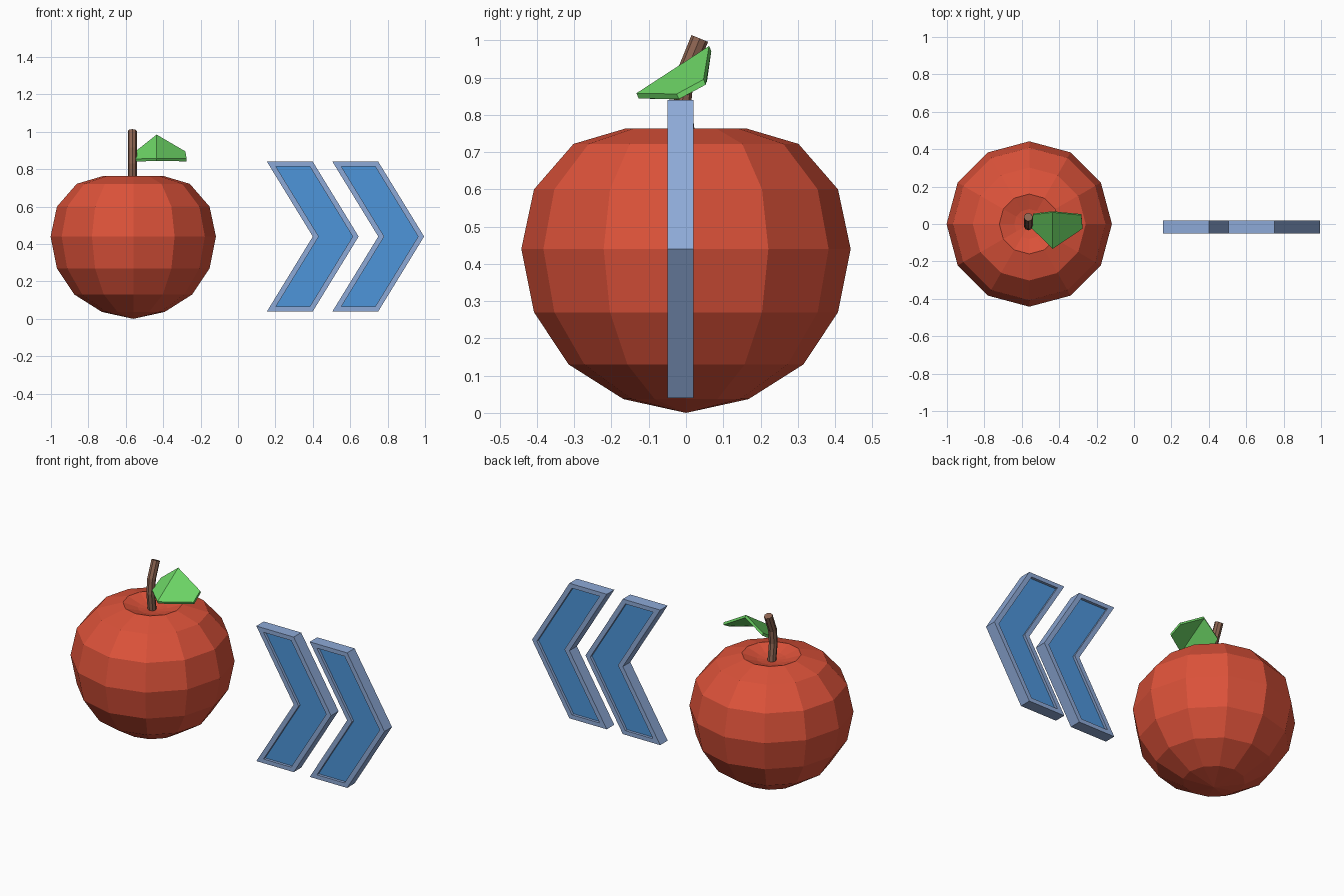
import bpy, bmesh, math
from mathutils import Vector

if "Cube" in bpy.data.objects:
    bpy.data.objects.remove(bpy.data.objects["Cube"])


def material(name, color):
    m = bpy.data.materials.new(name)
    m.diffuse_color = (*color, 1)
    m.use_nodes = True
    m.node_tree.nodes["Principled BSDF"].inputs["Base Color"].default_value = m.diffuse_color
    return m


RED = material("apple red", (0.72, 0.085, 0.042))
BROWN = material("stem brown", (0.27, 0.13, 0.085))
GREEN = material("leaf green", (0.15, 0.66, 0.13))
FRAME = material("frame pale blue", (0.27, 0.40, 0.68))
PANEL = material("panel blue", (0.075, 0.30, 0.70))


def make_object(name, bm, *mats):
    bmesh.ops.recalc_face_normals(bm, faces=bm.faces)
    mesh = bpy.data.meshes.new(name)
    bm.to_mesh(mesh)
    bm.free()
    for m in mats:
        mesh.materials.append(m)
    ob = bpy.data.objects.new(name, mesh)
    bpy.context.collection.objects.link(ob)
    return ob


def loft(bm, rings):
    """Join closed rings of points with quads; returns the vertex rings."""
    vr = [[bm.verts.new(p) for p in r] for r in rings]
    for a, b in zip(vr, vr[1:]):
        n = len(a)
        for i in range(n):
            bm.faces.new((a[i], a[(i + 1) % n], b[(i + 1) % n], b[i]))
    return vr


def fan(bm, ring, point):
    tip = bm.verts.new(point)
    for i in range(len(ring)):
        bm.faces.new((ring[i], ring[(i + 1) % len(ring)], tip))


CX = -0.56

# Apple: twelve-sided turned body with a dimple on top
profile = [(0.168, 0.037), (0.315, 0.13), (0.408, 0.27), (0.442, 0.44),
           (0.408, 0.60), (0.302, 0.722), (0.16, 0.764), (0.08, 0.738)]
bm = bmesh.new()
rings = loft(bm, [[(CX + r * math.cos(i * math.tau / 12),
                    r * math.sin(i * math.tau / 12), z) for i in range(12)]
                  for r, z in profile])
fan(bm, rings[0], (CX, 0, 0))
fan(bm, rings[-1], (CX, 0, 0.725))
make_object("apple_body", bm, RED)

# Stem: bent eight-sided tube
path = [Vector((CX - 0.005, y, z)) for y, z in
        [(0.005, 0.71), (-0.010, 0.83), (-0.002, 0.91), (0.037, 1.005)]]
bm = bmesh.new()
rings = []
for i, p in enumerate(path):
    t = (path[min(i + 1, 3)] - path[max(i - 1, 0)]).normalized()
    side = Vector((1, 0, 0))
    up = t.cross(side)
    rings.append([p + 0.024 * (side * math.cos(a) + up * math.sin(a))
                  for a in (k * math.tau / 8 for k in range(8))])
vr = loft(bm, rings)
bm.faces.new(vr[0])
bm.faces.new(vr[-1])
make_object("stem", bm, BROWN)

# Leaf: two halves folded along a ridge, with thickness
front, peak = (-0.435, -0.133, 0.858), (-0.435, 0.062, 0.985)
left = [(-0.55, -0.02, 0.855), (-0.54, 0.05, 0.902)]
right = [(-0.275, -0.025, 0.856), (-0.281, 0.047, 0.895)]
bm = bmesh.new()
thick = Vector((0, 0.006, -0.014))
tops = [Vector(p) for p in (front, right[0], right[1], peak, left[1], left[0])]
top, low = loft(bm, [tops, [p + thick for p in tops]])
for v in (top, low):
    bm.faces.new((v[0], v[1], v[2], v[3]))
    bm.faces.new((v[0], v[3], v[4], v[5]))
make_object("leaf", bm, GREEN)


# Chevrons: raised frame with a recessed panel on both faces
def outline(x, y, dx, dz):
    t, k = 0.40 - dz, 0.245 / 0.40      # half height, slant
    return [(x + s * dx + (0.245 if s < 0 else 0) + k * (0.40 - abs(h)), y, 0.44 + h)
            for s, h in ((1, t), (-1, t), (-1, 0), (-1, -t), (1, -t), (1, 0))]


def chevron(name, x):
    bm = bmesh.new()
    y0, y1, deep = -0.05, 0.02, 0.016
    vr = loft(bm, [outline(x, y0 + deep, 0.032, 0.025), outline(x, y0, 0.032, 0.025),
                   outline(x, y0, 0, 0), outline(x, y1, 0, 0),
                   outline(x, y1, 0.032, 0.025), outline(x, y1 - deep, 0.032, 0.025)])
    for v in (vr[0], vr[-1]):
        for quad in ((0, 1, 2, 5), (5, 2, 3, 4)):
            bm.faces.new([v[i] for i in quad]).material_index = 1
    make_object(name, bm, FRAME, PANEL)


chevron("left_chevron", 0.155)
chevron("right_chevron", 0.505)
